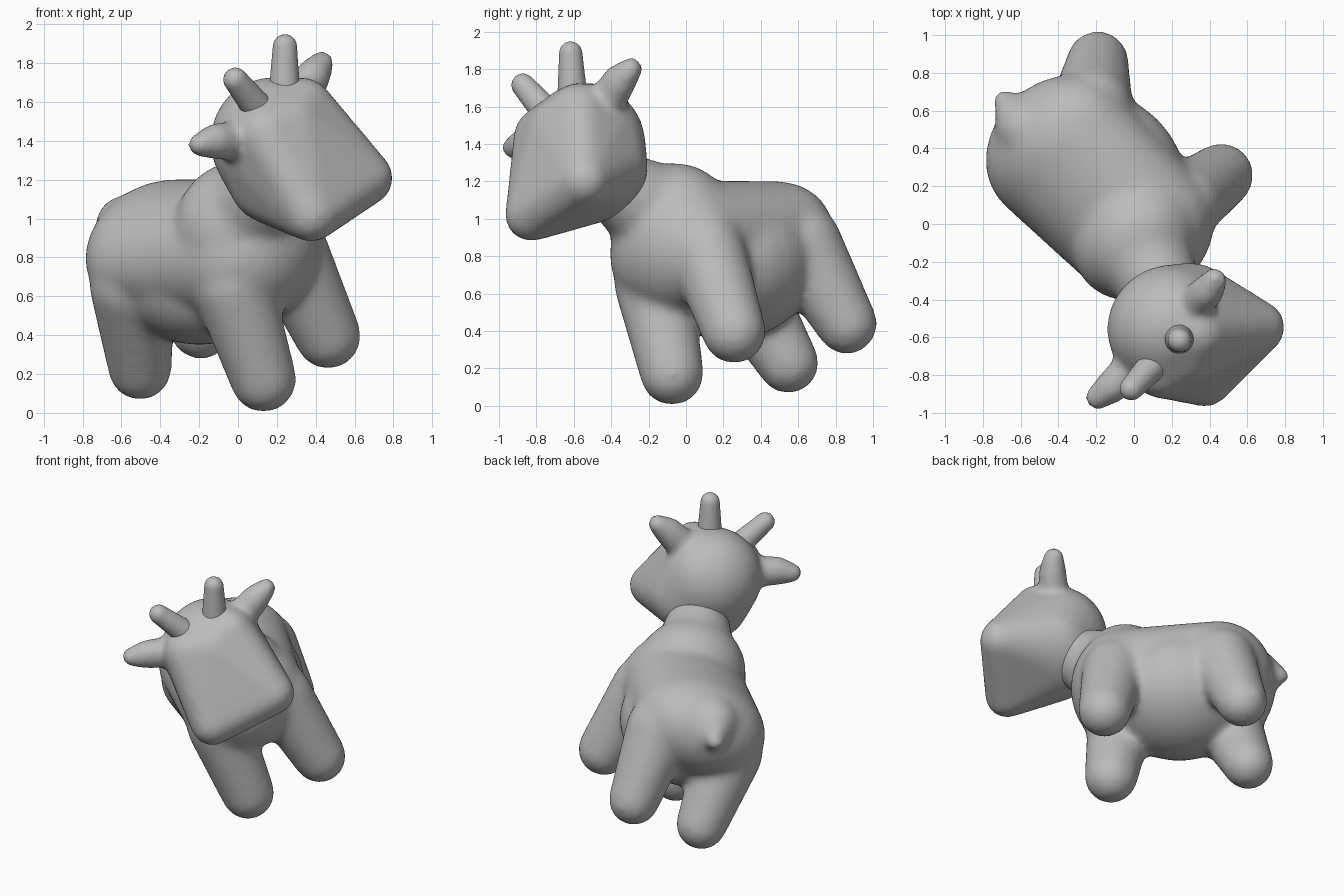
import bpy
import bmesh
from mathutils import Matrix, Vector

cube = bpy.data.objects.get("Cube")
if cube:
    bpy.data.objects.remove(cube, do_unlink=True)

# One plain grey for the whole animal
grey = bpy.data.materials.new("plain grey")
grey.use_nodes = True
colour = (0.5, 0.5, 0.5, 1)
grey.diffuse_color = colour
grey.node_tree.nodes["Principled BSDF"].inputs["Base Color"].default_value = colour

# The animal's own frame: x to its left, y to its back, z up; it stands tilted
left = Vector((0.64, 0.64, 0.43)).normalized()
back = Vector((-0.695, 0.715, 0.05))
back = (back - left * back.dot(left)).normalized()
up = left.cross(back)
pose = Matrix((left, back, up)).transposed().to_4x4()
pose.translation = left * 0.37


def ball_points(centre, radii):
    """Points spread over an ellipsoid."""
    if not isinstance(radii, tuple):
        radii = (radii,) * 3
    ball = bmesh.new()
    bmesh.ops.create_uvsphere(
        ball, u_segments=28, v_segments=18, radius=1,
        matrix=Matrix.Translation(centre) @ Matrix.Diagonal((*radii, 1)))
    points = [v.co.copy() for v in ball.verts]
    ball.free()
    return points


def add_blob(bm, balls):
    """Add the convex skin around some ellipsoids, each (centre, radii)."""
    verts = [bm.verts.new(p) for ball in balls for p in ball_points(*ball)]
    bmesh.ops.convex_hull(bm, input=verts)
    inside = [v for v in bm.verts if not v.link_faces]
    bmesh.ops.delete(bm, geom=inside, context="VERTS")


def finish(name, blobs, voxel, rounds):
    """Fuse the blobs into one soft skin and stand it in the tilted pose."""
    bm = bmesh.new()
    for balls in blobs:
        add_blob(bm, balls)
    bmesh.ops.recalc_face_normals(bm, faces=bm.faces)
    mesh = bpy.data.meshes.new(name)
    bm.to_mesh(mesh)
    bm.free()
    mesh.transform(pose)
    mesh.materials.append(grey)
    mesh.shade_smooth()
    obj = bpy.data.objects.new(name, mesh)
    bpy.context.collection.objects.link(obj)
    fuse = obj.modifiers.new("fuse", "REMESH")
    fuse.mode = "VOXEL"
    fuse.voxel_size = voxel
    fuse.use_smooth_shade = True
    soften = obj.modifiers.new("soften", "SMOOTH")
    soften.factor = 0.5
    soften.iterations = rounds


# Body: barrel, shoulders, belly, neck, tail nub and four stout legs
body = [
    [((0, -0.03, 0.75), (0.41, 0.35, 0.36)), ((0, 0.6, 0.75), (0.44, 0.35, 0.32))],
    [((0, -0.02, 0.88), (0.36, 0.32, 0.345))],
    [((0, 0.33, 0.62), (0.43, 0.48, 0.37))],
    [((0, -0.05, 0.93), 0.28), ((0, -0.28, 1.1), 0.21)],
    [((0, 0.8, 0.86), 0.16), ((0, 1.01, 0.78), 0.04)],
]
for side in (-1, 1):
    body.append([((side * 0.26, -0.14, 0.145), 0.172),
                 ((side * 0.22, -0.08, 0.65), 0.21)])
    body.append([((side * 0.245, 0.75, 0.165), 0.165),
                 ((side * 0.25, 0.62, 0.64), 0.22)])
finish("body", body, 0.02, 30)

# Head: round skull, deep jaw, sloping forehead and wide muzzle, leaf-shaped ears
skull = [((0, -0.45, 1.39), (0.33, 0.31, 0.33)),
         ((0, -0.48, 1.21), (0.33, 0.27, 0.25)),
         ((0, -0.62, 1.48), 0.17)]
ears = []
for side in (-1, 1):
    skull.append(((side * 0.15, -0.58, 1.51), 0.16))
    skull.append(((side * 0.22, -0.81, 1.09), 0.14))
    ears.append([((side * 0.22, -0.47, 1.5), (0.1, 0.1, 0.11)),
                 ((side * 0.39, -0.465, 1.575), (0.09, 0.09, 0.095)),
                 ((side * 0.5, -0.45, 1.605), (0.05, 0.065, 0.06))])
finish("head", [skull] + ears, 0.02, 14)

# Horns: short blunt pegs leaning outwards
for side, name in ((-1, "right_horn"), (1, "left_horn")):
    finish(name, [[((side * 0.11, -0.535, 1.64), 0.08),
                   ((side * 0.2, -0.535, 1.84), 0.063)]], 0.012, 4)
